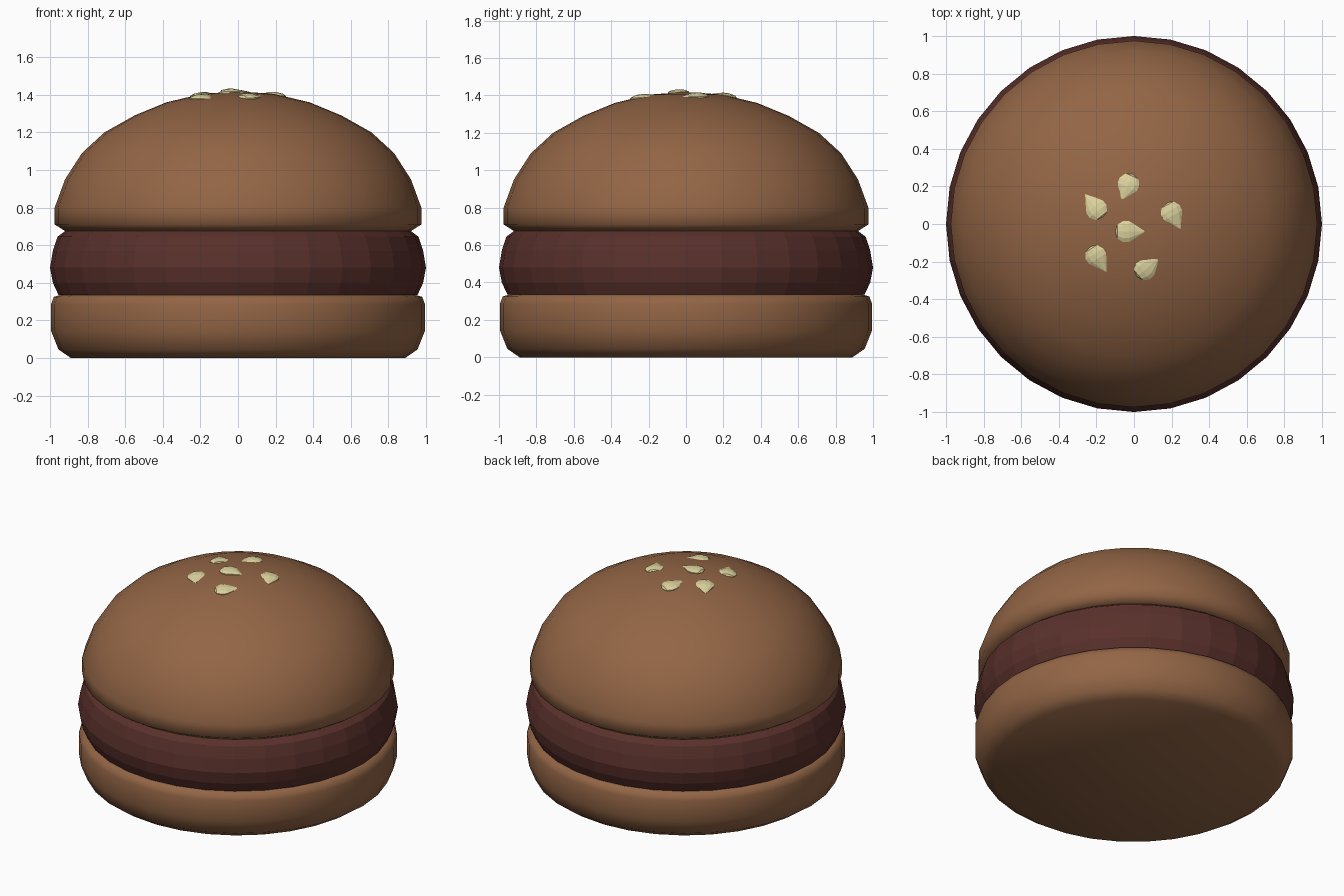
import bpy, math
from mathutils import Vector, Matrix

if "Cube" in bpy.data.objects:
    bpy.data.objects.remove(bpy.data.objects["Cube"])


def material(name, rgb):
    m = bpy.data.materials.new(name)
    m.diffuse_color = (*rgb, 1)
    m.use_nodes = True
    m.node_tree.nodes["Principled BSDF"].inputs["Base Color"].default_value = m.diffuse_color
    return m


def lathe(name, profile, n, mat, smooth):
    """Spin (radius, z) points, bottom to top, about z; radius 0 is a pole."""
    verts, rings = [], []
    for r, z in profile:
        k = 1 if r == 0 else n
        rings.append(range(len(verts), len(verts) + k))
        verts += [(r * math.cos(math.tau * i / n), r * math.sin(math.tau * i / n), z)
                  for i in range(k)]
    faces = []
    for a, b in zip(rings, rings[1:]):
        for i in range(n):
            j = (i + 1) % n
            if len(a) == 1:
                faces.append((a[0], b[j], b[i]))
            elif len(b) == 1:
                faces.append((a[i], a[j], b[0]))
            else:
                faces.append((a[i], a[j], b[j], b[i]))
    mesh = bpy.data.meshes.new(name)
    mesh.from_pydata(verts, [], faces)
    mesh.polygons.foreach_set("use_smooth", [smooth] * len(faces))
    mesh.materials.append(mat)
    ob = bpy.data.objects.new(name, mesh)
    bpy.context.collection.objects.link(ob)
    return ob


bread = material("bread", (0.29, 0.13, 0.06))
meat = material("meat", (0.10, 0.03, 0.024))
sesame = material("sesame", (0.72, 0.65, 0.34))

# Buns and patty
lathe("bottom_bun", [(0, 0), (0.89, 0), (0.955, 0.045), (0.995, 0.145), (0.995, 0.285),
                     (0.98, 0.325), (0.945, 0.335), (0, 0.335)], 32, bread, True)
lathe("patty", [(0, 0.335), (0.955, 0.335), (0.985, 0.40), (1.0, 0.48), (0.985, 0.57),
                (0.96, 0.645), (0.92, 0.675), (0, 0.675)], 32, meat, False)
lathe("top_bun", [(0, 0.675), (0.92, 0.675), (0.975, 0.71), (0.975, 0.80), (0.92, 0.95),
                  (0.83, 1.09), (0.71, 1.20), (0.55, 1.29), (0.38, 1.36), (0.19, 1.405),
                  (0, 1.418)], 32, bread, True)

# Teardrop seeds: body centre and pointing direction, laid flat on the dome
seeds = [((-0.03, 0.21), (-0.04, -0.09)), ((-0.20, 0.08), (-0.07, 0.09)),
         ((0.20, 0.06), (0.05, -0.09)), ((-0.04, -0.04), (1, 0)),
         ((-0.20, -0.17), (0.055, -0.09)), ((0.06, -0.24), (0.08, 0.07))]
drop = [(0, -0.06), (0.04, -0.048), (0.06, -0.015), (0.058, 0.015), (0.035, 0.05), (0, 0.10)]
for i, ((x, y), d) in enumerate(seeds):
    ob = lathe(f"seed_{i + 1}", drop, 10, sesame, False)
    r = math.hypot(x, y)
    up = Vector((0.65 * x, 0.65 * y, 1)).normalized()
    axis = Vector((*d, 0))
    axis = (axis - up * axis.dot(up)).normalized()
    side = up.cross(axis)
    rot = Matrix((up, side, axis)).transposed().to_4x4()
    z = 1.421 - 0.45 * r * r
    ob.matrix_world = (Matrix.Translation((x, y, z - 0.006)) @ rot
                       @ Matrix.Diagonal((0.32, 1, 1, 1)))
